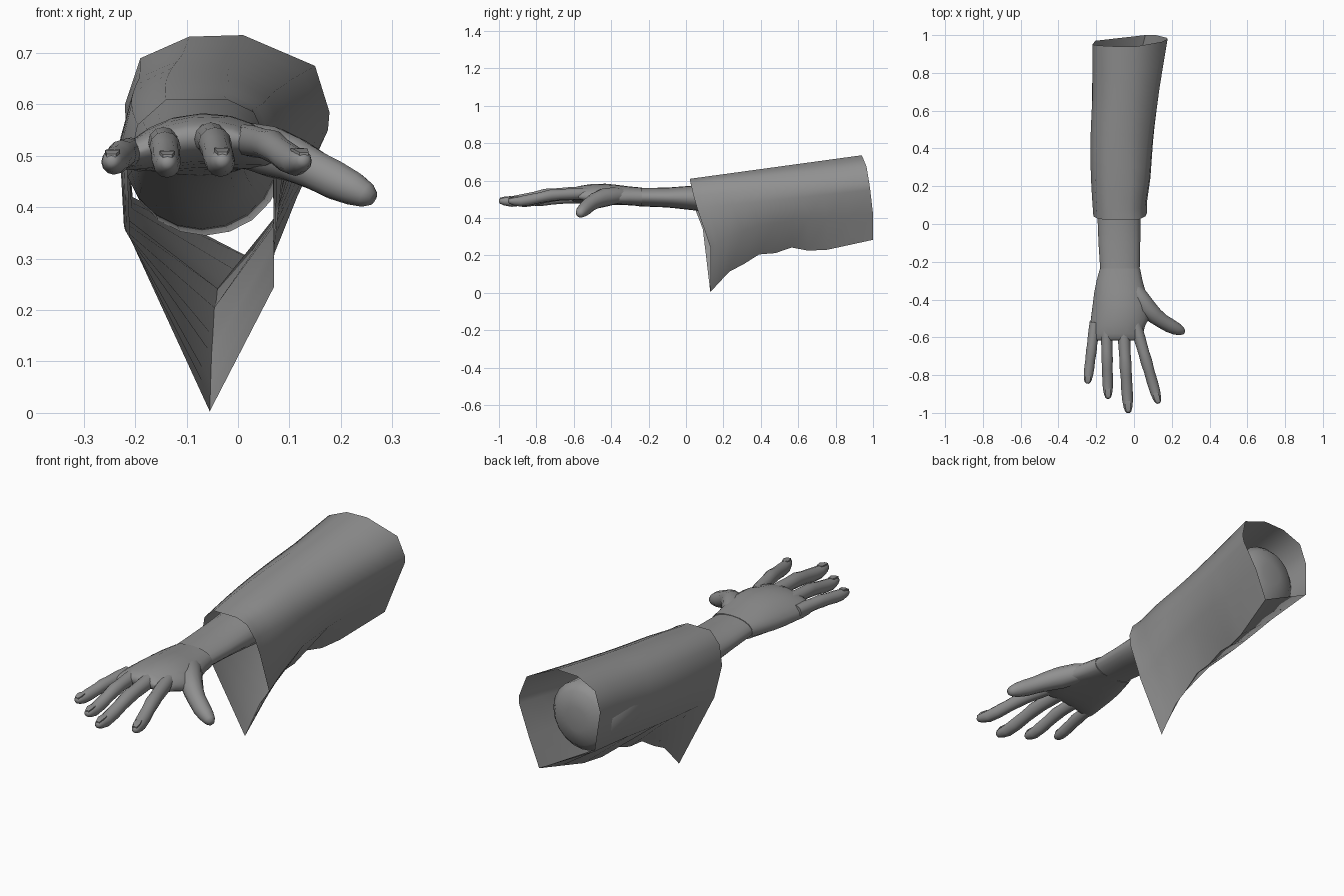
import bpy, bmesh, math
from mathutils import Vector

if "Cube" in bpy.data.objects:
    bpy.data.objects.remove(bpy.data.objects["Cube"])

grey = bpy.data.materials.new("neutral grey")
grey.diffuse_color = (0.28, 0.28, 0.28, 1)
grey.use_nodes = True
grey.node_tree.nodes["Principled BSDF"].inputs["Base Color"].default_value = grey.diffuse_color


def lerp_table(table, t):
    for (a, va), (b, vb) in zip(table, table[1:]):
        if t <= b:
            return va + (vb - va) * (t - a) / (b - a)
    return table[-1][1]


def loft(name, rings, caps=True, angle=60):
    """Skin a list of closed rings, optionally capping both ends."""
    bm = bmesh.new()
    rows = [[bm.verts.new(p) for p in ring] for ring in rings]
    n = len(rows[0])
    for a, b in zip(rows, rows[1:]):
        for i in range(n):
            j = (i + 1) % n
            bm.faces.new((a[i], a[j], b[j], b[i]))
    if caps:
        bm.faces.new(rows[0][::-1])
        bm.faces.new(rows[-1])
        bmesh.ops.recalc_face_normals(bm, faces=bm.faces)
    me = bpy.data.meshes.new(name)
    bm.to_mesh(me)
    bm.free()
    me.materials.append(grey)
    ob = bpy.data.objects.new(name, me)
    bpy.context.collection.objects.link(ob)
    bpy.ops.object.select_all(action='DESELECT')
    ob.select_set(True)
    bpy.context.view_layer.objects.active = ob
    bpy.ops.object.shade_smooth_by_angle(angle=math.radians(angle))
    return ob


def section(x0, x1, z0, z1, y, n=20, arch=0.0, power=1.0):
    """Rounded section across y, optionally arched down at both sides."""
    ring = []
    for i in range(n):
        a = 2 * math.pi * i / n
        c, s = math.cos(a), math.sin(a)
        c = math.copysign(abs(c) ** power, c)
        s = math.copysign(abs(s) ** power, s)
        x = (x0 + x1) / 2 + (x1 - x0) / 2 * c
        z = (z0 + z1) / 2 + (z1 - z0) / 2 * s
        ring.append((x, y, z - arch * (x + 0.06) ** 2))
    return ring


def tube(name, path, n=12):
    """Tapering tube through (x, y, z, radius) stations."""
    pts = [Vector(p[:3]) for p in path]
    rings = []
    for i, p in enumerate(pts):
        d = (pts[min(i + 1, len(pts) - 1)] - pts[max(i - 1, 0)]).normalized()
        side = d.cross(Vector((0, 0, 1))).normalized()
        up = side.cross(d)
        r = path[i][3]
        rings.append([p + r * (side * math.cos(2 * math.pi * k / n)
                               + up * math.sin(2 * math.pi * k / n)) for k in range(n)])
    return loft(name, rings)


# Sleeve: an open loft from the slanted, pointed cuff to the wide back opening
front = [(-.055, .13, .003), (.07, .13, .245), (.07, .06, .45), (.06, .04, .52),
         (.03, .025, .585), (-.02, .02, .609), (-.14, .02, .609), (-.195, .03, .56),
         (-.215, .04, .47), (-.21, .09, .34)]
back = [(.06, 1.0, .283), (.115, 1.0, .42), (.175, .985, .55), (.178, .98, .585),
        (.15, .965, .675), (.01, .94, .735), (-.095, .94, .732), (-.19, .945, .69),
        (-.22, .95, .6), (-.205, .97, .42)]
hem_x = [(0, -.055), (.5, -.04), (.72, .0), (1, .06)]
hem_z = [(0, .003), (.06, .06), (.12, .115), (.2, .15), (.3, .205), (.4, .212),
         (.5, .242), (.6, .225), (.72, .23), (1, .283)]
crease_x = [(0, .07), (.3, .066), (.5, .075), (.72, .09), (1, .115)]
crease_z = [(0, .245), (.12, .3), (.3, .36), (.5, .385), (1, .42)]
pinch = [(0, 0), (.05, .008), (.2, .004), (.45, .014), (.75, .01), (1, 0)]
rings = []
for t in (0, .03, .06, .12, .2, .3, .4, .5, .6, .72, .86, 1):
    ring = []
    for j, (f, b) in enumerate(zip(front, back)):
        p = Vector(f).lerp(Vector(b), t)
        if j == 0:
            p.x, p.z = lerp_table(hem_x, t), lerp_table(hem_z, t)
        elif j == 1:
            p.x, p.z = lerp_table(crease_x, t), lerp_table(crease_z, t)
        elif j < 6:
            p.x -= lerp_table(pinch, t)
        else:
            p.x -= .014 * math.sin(math.pi * min(1, t * 1.4))
        ring.append(p)
    rings.append(ring)
loft("sleeve", rings, caps=False, angle=80)

# Forearm: widens inside the sleeve and ends in a shallow dome
arm = [(-.25, -.178, .03, .462, .56), (-.1, -.188, .033, .456, .562),
       (.03, -.193, .035, .442, .572), (.2, -.203, .042, .42, .59),
       (.4, -.214, .055, .39, .622), (.65, -.222, .078, .358, .65),
       (.85, -.22, .092, .345, .662), (.885, -.18, .06, .38, .63),
       (.9, -.11, -.01, .45, .56)]
loft("forearm", [section(a, b, c, d, y) for y, a, b, c, d in arm])

# Palm: flattened and arched across the knuckles
palm = [(-.235, -.18, .032, .462, .562), (-.3, -.198, .045, .468, .568),
        (-.36, -.21, .062, .473, .576), (-.43, -.219, .082, .478, .583),
        (-.5, -.228, .08, .485, .582), (-.54, -.233, .058, .49, .577),
        (-.58, -.237, .048, .5, .57), (-.605, -.235, .04, .512, .561),
        (-.618, -.222, .03, .528, .55)]
loft("palm", [section(a, b, c, d, y, arch=1.5 * min(1, (-y - .2) * 5), power=.85)
              for y, a, b, c, d in palm])

# Fingers: knuckle bulges along a gently drooping line
radii = [(0, .030), (.2, .031), (.38, .029), (.48, .031), (.6, .028), (.74, .029),
         (.86, .027), (.94, .022), (.985, .015), (1, .007)]
droop = [(0, 0), (.3, .15), (.48, .3), (.74, .9), (.86, 1.1), (1, 1)]
fingers = {"little": ((-.207, -.52, .508), (-.247, -.845, .49), .92),
           "ring": ((-.147, -.52, .53), (-.137, -.925, .488), .98),
           "middle": ((-.058, -.52, .537), (-.03, -1.0, .492), 1.05),
           "index": ((.005, -.52, .532), (.13, -.95, .492), 1.0)}
for name, (a, b, s) in fingers.items():
    a, b = Vector(a), Vector(b)
    path = []
    for t, r in radii:
        p = a.lerp(b, t)
        p.z = a.z + (b.z - a.z) * lerp_table(droop, t)
        path.append((*p, r * s))
    tube(name + "_finger", path)
    # Fingernail: thin plate on top of the tip
    d = (b - a).normalized()
    side = d.cross(Vector((0, 0, 1))).normalized()
    drop = Vector((0, 0, .006))
    nail = []
    for t, w, h in ((.87, .012, .027), (.93, .015, .024), (.99, .009, .015)):
        c = a.lerp(b, t)
        c.z = a.z + (b.z - a.z) * lerp_table(droop, t) + h * s
        nail.append([c - side * w, c + side * w, c + side * w - drop, c - side * w - drop])
    loft(name + "_nail", nail)

# Thumb: fleshy base running out sideways and down
tube("thumb", [(-.01, -.32, .52, .035), (.025, -.38, .518, .046), (.065, -.44, .508, .050),
               (.11, -.485, .492, .044), (.15, -.515, .472, .039), (.19, -.538, .452, .038),
               (.225, -.555, .436, .033), (.25, -.566, .424, .025), (.263, -.572, .417, .014)])
